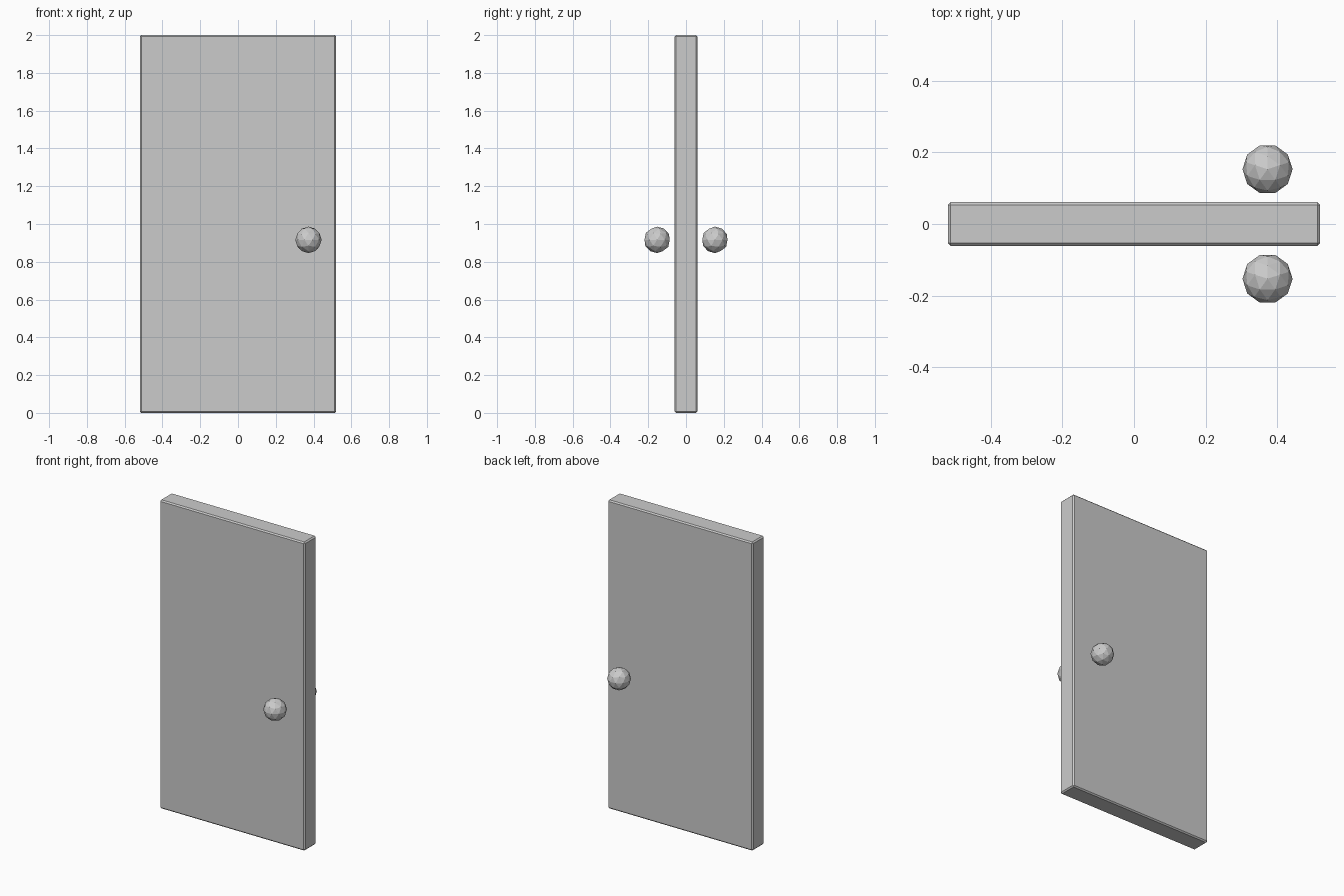
import bpy
import math

if "Cube" in bpy.data.objects:
    bpy.data.objects.remove(bpy.data.objects["Cube"])

# Door slab with a thin single-segment chamfer
bpy.ops.mesh.primitive_cube_add(size=1, location=(0, 0, 1))
door = bpy.context.object
door.name = "door_panel"
door.scale = (1.04, 0.122, 2.0)
bpy.ops.object.transform_apply(location=False, rotation=False, scale=True)
bevel = door.modifiers.new("edge_chamfer", 'BEVEL')
bevel.width = 0.008
bevel.segments = 1

# Faceted knobs floating on either side of the door
for name, y in (("front_knob", -0.153), ("back_knob", 0.153)):
    bpy.ops.mesh.primitive_ico_sphere_add(
        subdivisions=2, radius=0.07, location=(0.373, y, 0.916),
        rotation=(0, 0, math.radians(90)))
    bpy.context.object.name = name
